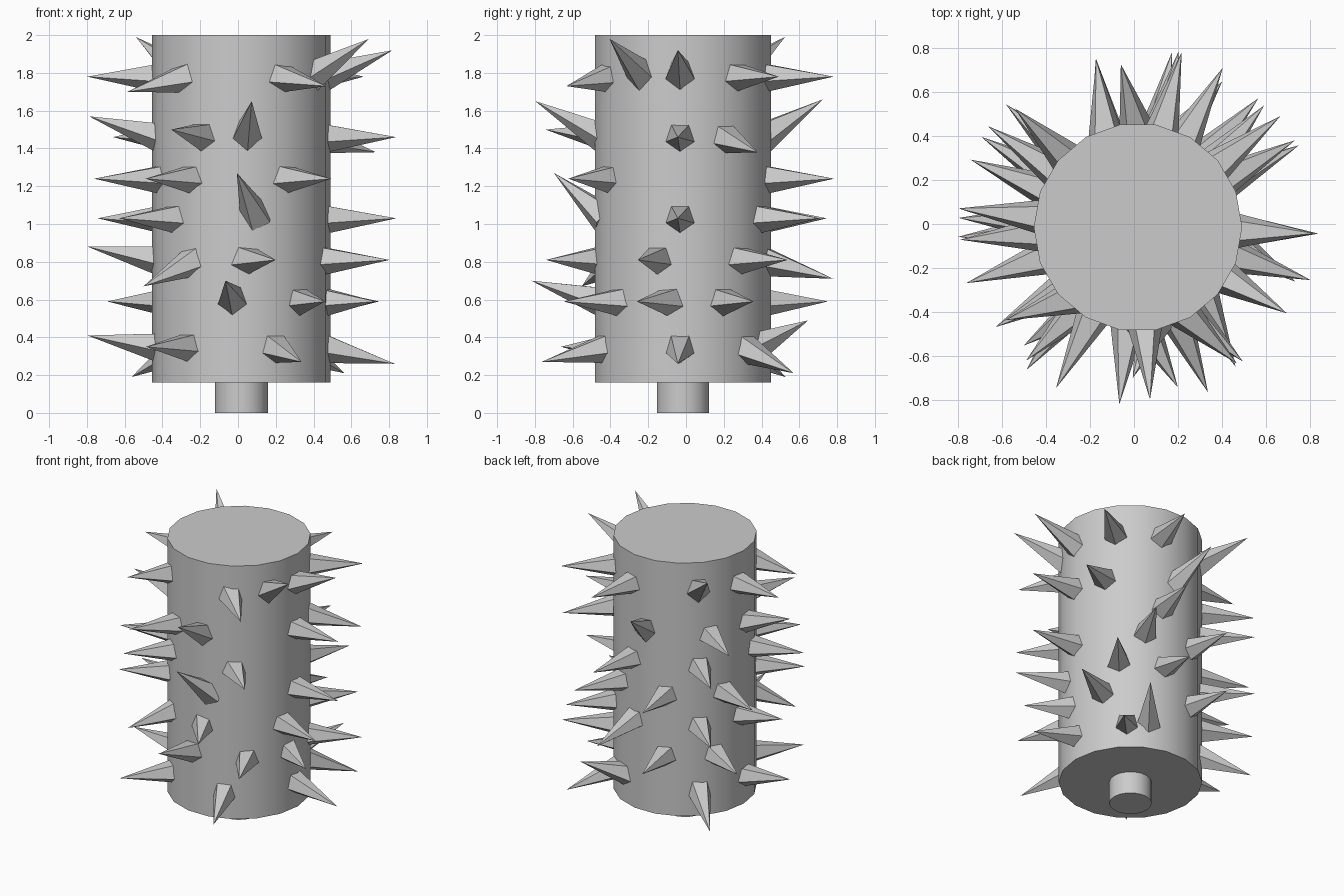
import bpy, bmesh, math
from mathutils import Vector

if "Cube" in bpy.data.objects:
    bpy.data.objects.remove(bpy.data.objects["Cube"])

CX, CY = 0.018, -0.015      # axis of the drum
SINK = 0.42                 # radius at which spike bases are sunk into the drum
REACH = 0.82                # radius of an upright spike's tip


def cylinder(name, radius, z0, z1, sides=18):
    bpy.ops.mesh.primitive_cylinder_add(vertices=sides, radius=radius, depth=z1 - z0,
                                        location=(CX, CY, (z0 + z1) / 2),
                                        rotation=(0, 0, math.pi / 2))
    bpy.context.object.name = name
    bpy.ops.object.shade_smooth_by_angle(angle=math.radians(30))


def polar(radius, degrees, z):
    a = math.radians(degrees)
    return Vector((CX + radius * math.cos(a), CY + radius * math.sin(a), z))


def spike(bm, z, angle, rise=0, lean=0, radius=0.088, sides=5):
    """Five-sided spike; leaning or tilted spikes reach out a little less."""
    base = polar(SINK, angle, z)
    tip = polar(REACH - 0.006 * abs(lean) - rise * rise, angle + lean, z + rise)
    d = (tip - base).normalized()
    side = d.cross(Vector((0, 0, 1))).normalized()
    down = side.cross(d) * -1
    ring = []
    for i in range(sides):
        a = math.tau * i / sides
        ring.append(bm.verts.new(base + radius * (math.cos(a) * down + math.sin(a) * side)))
    top = bm.verts.new(tip)
    for i in range(sides):
        bm.faces.new((ring[i], ring[(i + 1) % sides], top))
    bm.faces.new(ring)


# drum and mounting stub
cylinder("drum", 0.473, 0.16, 2.0)
cylinder("stub", 0.14, 0.0, 0.17)

# spikes by row height: angle, optional rise of the tip, optional sideways lean
rows = {
    1.78: [(-2, .14), (-63, -.05, 9), (-132, -.08, -13), (174,), (-30, .2), (38,), (76,),
           (136, .21)],
    1.46: [(-2,), (-86, .19), (184, .11), (146,), (90, .2, 6), (-117, .04), (29, -.08)],
    1.24: [(-125, 0, -5), (-60, 0, 8), (198,), (77,), (137,)],
    1.03: [(-79, .24, -13), (-2,), (-140, 0, -5), (158,), (62,), (110, 0, -6)],
    .81: [(-88, 0, 12), (-125, -.14, -9), (-17,), (177, .07), (40, 0, 4), (79, -.1), (137,)],
    .59: [(-96, .11), (-47, 0, -8), (-8, 0, -11), (150,), (27,), (109, 0, -5)],
    .35: [(-2, -.09), (-128,), (-67, -.08), (183, .06), (47, -.14), (66, .14, -6),
          (137, -.16)],
}
bm = bmesh.new()
for z, row in rows.items():
    for entry in row:
        spike(bm, z, *entry)
bmesh.ops.recalc_face_normals(bm, faces=bm.faces)
mesh = bpy.data.meshes.new("spikes")
bm.to_mesh(mesh)
bm.free()
bpy.context.collection.objects.link(bpy.data.objects.new("spikes", mesh))
